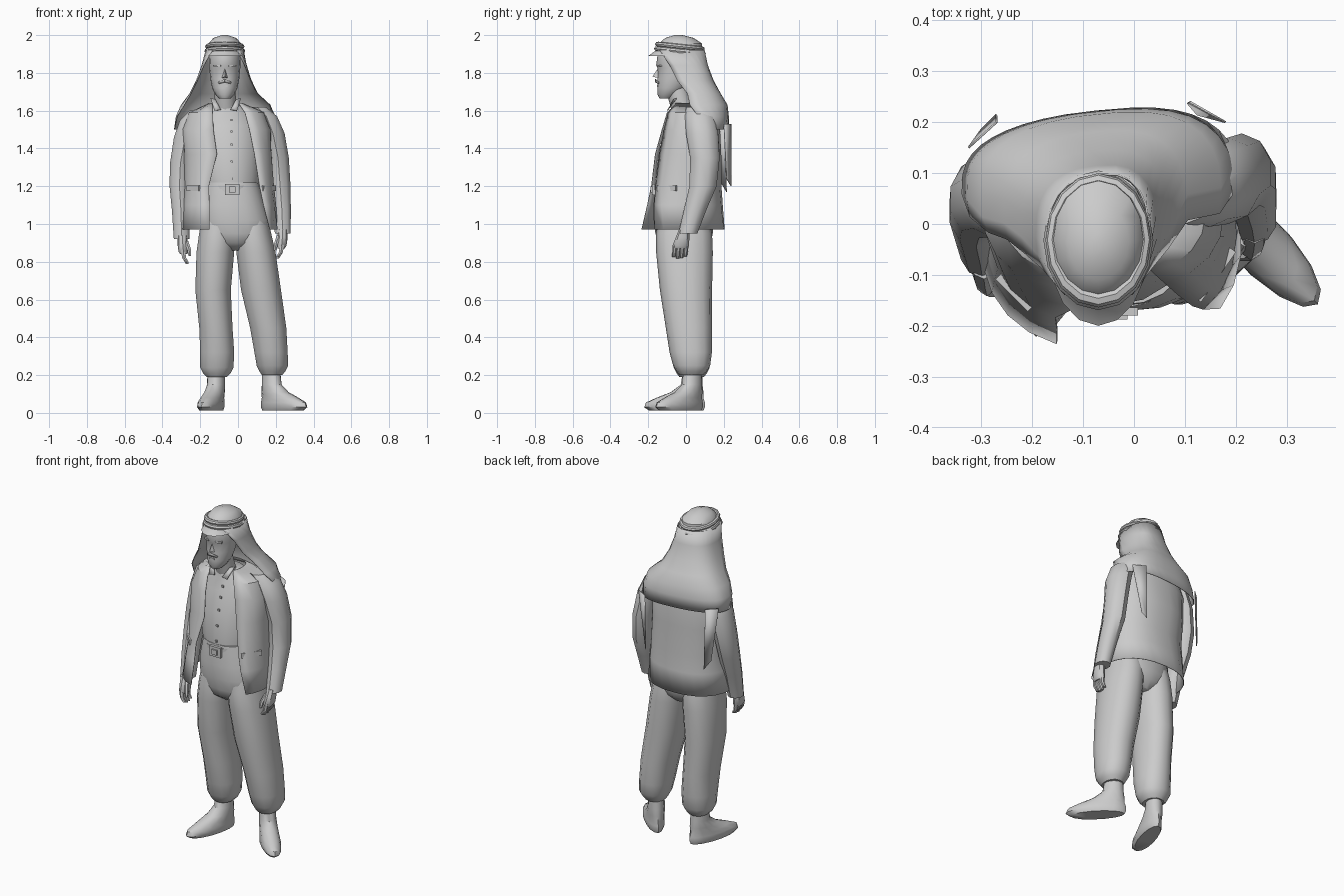
import bpy, bmesh, math
from mathutils import Matrix, Vector


def make(name, verts, faces, thick=0.0, angle=40):
    me = bpy.data.meshes.new(name)
    me.from_pydata(verts, [], faces)
    bm = bmesh.new()
    bm.from_mesh(me)
    bmesh.ops.recalc_face_normals(bm, faces=bm.faces)
    bm.to_mesh(me)
    bm.free()
    ob = bpy.data.objects.new(name, me)
    bpy.context.collection.objects.link(ob)
    if thick:
        mod = ob.modifiers.new("thickness", 'SOLIDIFY')
        mod.thickness = thick
        mod.offset = 0
    bpy.ops.object.select_all(action='DESELECT')
    ob.select_set(True)
    bpy.context.view_layer.objects.active = ob
    bpy.ops.object.shade_smooth_by_angle(angle=math.radians(angle))
    return ob


def power(v, p):
    return math.copysign(abs(v) ** p, v)


# closed stack of horizontal ovals: rows are (z, cx, cy, rx, ry)
def loft(name, rows, n=12, p=1.0, angle=40):
    verts, faces = [], []
    for z, cx, cy, rx, ry in rows:
        for i in range(n):
            a = 2 * math.pi * i / n
            verts.append((cx + rx * power(math.sin(a), p), cy - ry * power(math.cos(a), p), z))
    for r in range(len(rows) - 1):
        for i in range(n):
            j = (i + 1) % n
            faces.append((r * n + i, r * n + j, r * n + n + j, r * n + n + i))
    faces.append(tuple(range(n)))
    faces.append(tuple(range((len(rows) - 1) * n, len(rows) * n)))
    return make(name, verts, faces, angle=angle)


# cloth sheet open at the front: rows are (z, cx, cy, rx, ry, open left, open right)
def drape(name, rows, n=16, p=1.0, skew=0.0):
    verts, faces = [], []
    for z, cx, cy, rx, ry, left, right in rows:
        for i in range(n + 1):
            a = math.radians(right + (360 - left - right) * i / n)
            x = rx * power(math.sin(a), p)
            verts.append((cx + x, cy - ry * power(math.cos(a), p) + skew * x * max(0, -math.cos(a)), z))
    m = n + 1
    for r in range(len(rows) - 1):
        for i in range(n):
            faces.append((r * m + i, r * m + i + 1, r * m + m + i + 1, r * m + m + i))
    return make(name, verts, faces, 0.004)


def sheet(name, pts):
    return make(name, pts, [tuple(range(len(pts)))], 0.004)


def box(name, loc, size, turn=0):
    v = [Matrix.Rotation(math.radians(turn), 3, 'Z') @ Vector((x * size[0] / 2, y * size[1] / 2, z * size[2] / 2))
         + Vector(loc) for x in (-1, 1) for y in (-1, 1) for z in (-1, 1)]
    return make(name, v, [(0, 1, 3, 2), (4, 5, 7, 6), (0, 1, 5, 4), (2, 3, 7, 6), (0, 2, 6, 4), (1, 3, 7, 5)])


def ring(name, loc, rx, ry, minor, tilt=0):
    bpy.ops.mesh.primitive_torus_add(location=loc, rotation=(math.radians(tilt), 0, 0), major_radius=1,
                                     minor_radius=minor / rx, major_segments=16, minor_segments=8)
    ob = bpy.context.object
    ob.name = name
    ob.scale = (rx, ry, rx)
    bpy.ops.object.shade_smooth_by_angle(angle=math.radians(40))


# shoes, turned outward
for side, x, y, turn in (("left", .175, .035, 44), ("right", -.115, .035, -17)):
    shoe = loft(side + "_shoe", [(.24, 0, 0, .045, .05), (.15, 0, -.005, .047, .06), (.11, 0, -.03, .05, .09),
                                 (.08, 0, -.07, .052, .13), (.055, 0, -.095, .055, .163),
                                 (.03, 0, -.1, .056, .168), (.012, 0, -.09, .047, .15)], 14)
    shoe.matrix_world = Matrix.Translation((x, y, 0)) @ Matrix.Rotation(math.radians(turn), 4, 'Z')

# baggy trousers gathered at the ankle; the seat tapers into the crotch
loft("trouser_seat", [(1.22, -.035, -.02, .145, .14), (1.1, -.03, -.02, .175, .152), (1.02, -.018, -.015, .188, .156),
                      (.95, -.012, -.01, .185, .152), (.9, -.012, -.008, .14, .138), (.86, -.012, 0, .06, .09)], 20, .85)
loft("left_trouser_leg", [(1.08, .07, -.015, .075, .12), (.95, .08, -.01, .098, .148), (.85, .095, -.008, .106, .15),
                          (.65, .122, 0, .108, .138), (.45, .16, .015, .098, .122), (.32, .175, .025, .09, .112),
                          (.25, .182, .03, .085, .098), (.22, .182, .03, .07, .08), (.2, .18, .03, .055, .065)], 14, .9)
loft("right_trouser_leg", [(1.08, -.105, -.015, .08, .12), (.95, -.11, -.01, .098, .148),
                           (.85, -.12, -.008, .102, .15), (.65, -.132, 0, .096, .138), (.45, -.117, .015, .09, .122),
                           (.32, -.11, .025, .092, .11), (.24, -.112, .03, .09, .095), (.21, -.112, .03, .075, .08),
                           (.19, -.112, .03, .055, .065)], 14, .9)

# shirt with buttons, belt and buckle
loft("shirt", [(1.16, -.035, -.02, .14, .135), (1.25, -.045, -.01, .165, .15), (1.4, -.055, .01, .18, .15),
               (1.52, -.06, .03, .18, .135), (1.59, -.06, .02, .13, .1), (1.63, -.065, 0, .075, .075)], 16)
for z, y in ((1.24, -.161), (1.33, -.152), (1.42, -.137), (1.49, -.117), (1.55, -.098)):
    box("shirt_button", (-.035, y, z), (.012, .008, .012))
loft("belt", [(1.16, -.035, -.02, .152, .148), (1.205, -.035, -.02, .152, .148)], 16)
box("buckle", (-.03, -.172, 1.183), (.075, .016, .06))
box("buckle_tongue", (-.03, -.184, 1.183), (.035, .008, .03))

# open jacket
drape("jacket", [(1.64, -.065, .01, .085, .09, 55, 50), (1.59, -.06, .03, .2, .135, 18, 25),
                 (1.5, -.06, .025, .235, .155, 14, 27), (1.37, -.055, .01, .232, .175, 11, 34),
                 (1.2, -.045, -.005, .235, .192, 24, 39), (1.1, -.045, -.012, .245, .205, 22, 44),
                 (.97, -.045, -.022, .255, .225, 21, 54)], 20, .85)
# shirt collar points
for s in (-1, 1):
    sheet("shirt_collar", [(-.065 + s * .025, -.095, 1.605), (-.065 + s * .06, -.1, 1.6),
                           (-.065 + s * .08, -.05, 1.665), (-.065 + s * .055, -.065, 1.66)])
box("left_pocket_flap", (.16, -.1, 1.19), (.015, .12, .03), -35)
box("right_pocket_flap", (-.235, -.135, 1.19), (.015, .09, .03), 45)

# sleeves
loft("left_sleeve", [(1.62, .1, .06, .05, .06), (1.57, .15, .075, .06, .08), (1.48, .185, .085, .065, .085),
                     (1.35, .212, .1, .06, .078), (1.2, .223, .09, .058, .072), (1.08, .232, .05, .05, .06),
                     (.95, .237, .01, .044, .05)], 10)
loft("right_sleeve", [(1.6, -.21, .06, .05, .07), (1.55, -.25, .06, .06, .08), (1.46, -.28, .06, .062, .085),
                      (1.32, -.305, .05, .058, .078), (1.2, -.31, .025, .055, .07), (1.07, -.302, -.02, .05, .06),
                      (.92, -.298, -.055, .044, .05)], 10)

# hands with relaxed fingers and thumb
for side, x, y, z, s in (("left", .237, -.01, .97, 1), ("right", -.295, -.08, .94, -1)):
    loft(side + "_palm", [(z, x, y, .026, .028), (z - .04, x - s * .002, y - .008, .028, .036),
                          (z - .085, x - s * .006, y - .018, .026, .044), (z - .1, x - s * .008, y - .018, .018, .04)], 8)
    for i in range(4):
        fy = y - .048 + i * .02
        loft(side + "_finger", [(z - .08, x - s * .004, fy, .013, .012), (z - .12, x - s * .01, fy - .004, .012, .011),
                                (z - .155 + abs(i - 1.4) * .008, x - s * .027, fy - .006, .009, .009)], 6)
    loft(side + "_thumb", [(z - .03, x - s * .02, y - .02, .013, .014), (z - .075, x - s * .036, y - .045, .012, .012),
                           (z - .11, x - s * .04, y - .052, .008, .008)], 6)

# head and face
loft("neck", [(1.58, -.065, -.01, .06, .06), (1.72, -.07, -.05, .055, .06)])
loft("head", [(1.665, -.07, -.105, .03, .035), (1.685, -.07, -.095, .05, .055), (1.72, -.07, -.075, .067, .077),
              (1.77, -.07, -.06, .077, .092), (1.825, -.07, -.05, .082, .1), (1.84, -.07, -.05, .083, .108),
              (1.9, -.07, -.04, .085, .11), (1.94, -.07, -.035, .075, .1)], 16)
make("nose", [(-.07, -.145, 1.83), (-.09, -.14, 1.772), (-.05, -.14, 1.772), (-.07, -.178, 1.78)],
     [(0, 1, 3), (0, 3, 2), (1, 2, 3), (0, 2, 1)])
for s in (-1, 1):
    sheet("moustache_half", [(-.07, -.163, 1.768), (-.07 + s * .035, -.145, 1.752),
                             (-.07 + s * .03, -.145, 1.742), (-.07, -.161, 1.75)])
    box("brow", (-.07 + s * .038, -.14, 1.838), (.04, .018, .01), s * 18)
box("lower_lip", (-.07, -.148, 1.73), (.03, .012, .01))

# headscarf: crown with front brim, draped cloth, hanging corners, cord rings
loft("scarf_crown", [(1.89, -.07, -.05, .098, .15), (1.92, -.07, -.035, .094, .122), (1.955, -.07, -.03, .088, .115),
                     (1.985, -.07, -.035, .06, .075), (2.0, -.07, -.04, .015, .02)], 16)
drape("headscarf", [(1.92, -.07, -.03, .1, .127, 35, 35), (1.84, -.073, -.015, .118, .128, 62, 62),
                    (1.76, -.075, 0, .145, .142, 72, 76), (1.69, -.075, .03, .18, .15, 72, 85),
                    (1.63, -.065, .06, .235, .155, 66, 80), (1.57, -.065, .065, .262, .155, 76, 90),
                    (1.5, -.065, .07, .272, .152, 88, 108)], 18, .78, .1)
sheet("scarf_left_corner", [(.18, .2, 1.53), (.11, .24, 1.53), (.105, .238, 1.2), (.125, .215, 1.24)])
sheet("scarf_right_corner", [(-.325, .15, 1.53), (-.27, .2, 1.53), (-.27, .215, 1.17), (-.3, .185, 1.22)])
ring("cord_lower", (-.07, -.032, 1.915), .094, .12, .014, -6)
ring("cord_upper", (-.07, -.032, 1.94), .091, .116, .013, -6)
